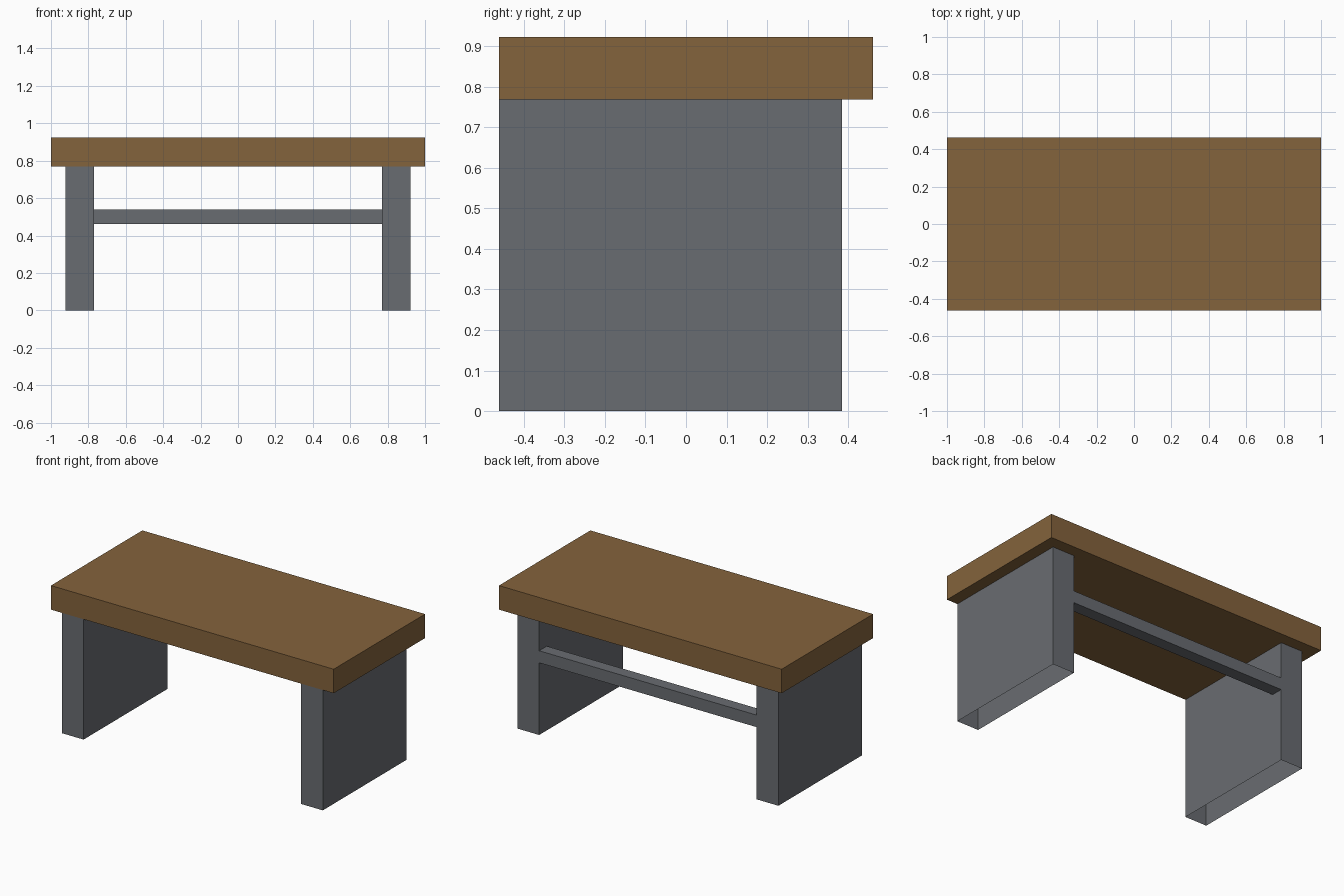
import bpy
import bmesh

if "Cube" in bpy.data.objects:
    bpy.data.objects.remove(bpy.data.objects["Cube"])

U = 1 / 13  # the model sits on a regular grid of 26 units along its length


def material(name, color):
    m = bpy.data.materials.new(name)
    m.diffuse_color = (*color, 1)
    m.use_nodes = True
    m.node_tree.nodes["Principled BSDF"].inputs["Base Color"].default_value = m.diffuse_color
    return m


wood = material("brown wood", (0.231, 0.125, 0.045))
metal = material("grey metal", (0.141, 0.150, 0.165))


def box(name, lo, hi, mat, open_axis=None):
    """Box between two grid corners; both faces along open_axis are left out."""
    bm = bmesh.new()
    bmesh.ops.create_cube(bm, size=1)
    for v in bm.verts:
        v.co = [U * (lo[i] if v.co[i] < 0 else hi[i]) for i in range(3)]
    bm.normal_update()
    if open_axis is not None:
        ends = [f for f in bm.faces if abs(f.normal[open_axis]) > 0.9]
        bmesh.ops.delete(bm, geom=ends, context='FACES_ONLY')
    mesh = bpy.data.meshes.new(name)
    bm.to_mesh(mesh)
    bm.free()
    mesh.materials.append(mat)
    obj = bpy.data.objects.new(name, mesh)
    bpy.context.collection.objects.link(obj)
    return obj


# Thick wooden top
box("table_top", (-13, -6, 10), (13, 6, 12), wood)

# Panel legs, open underneath, flush with the front edge of the top
box("left_leg", (-12, -6, 0), (-10, 5, 10), metal, open_axis=2)
box("right_leg", (10, -6, 0), (12, 5, 10), metal, open_axis=2)

# Cross bar between the legs at the back
box("cross_bar", (-10, 4, 6), (10, 5, 7), metal, open_axis=0)
